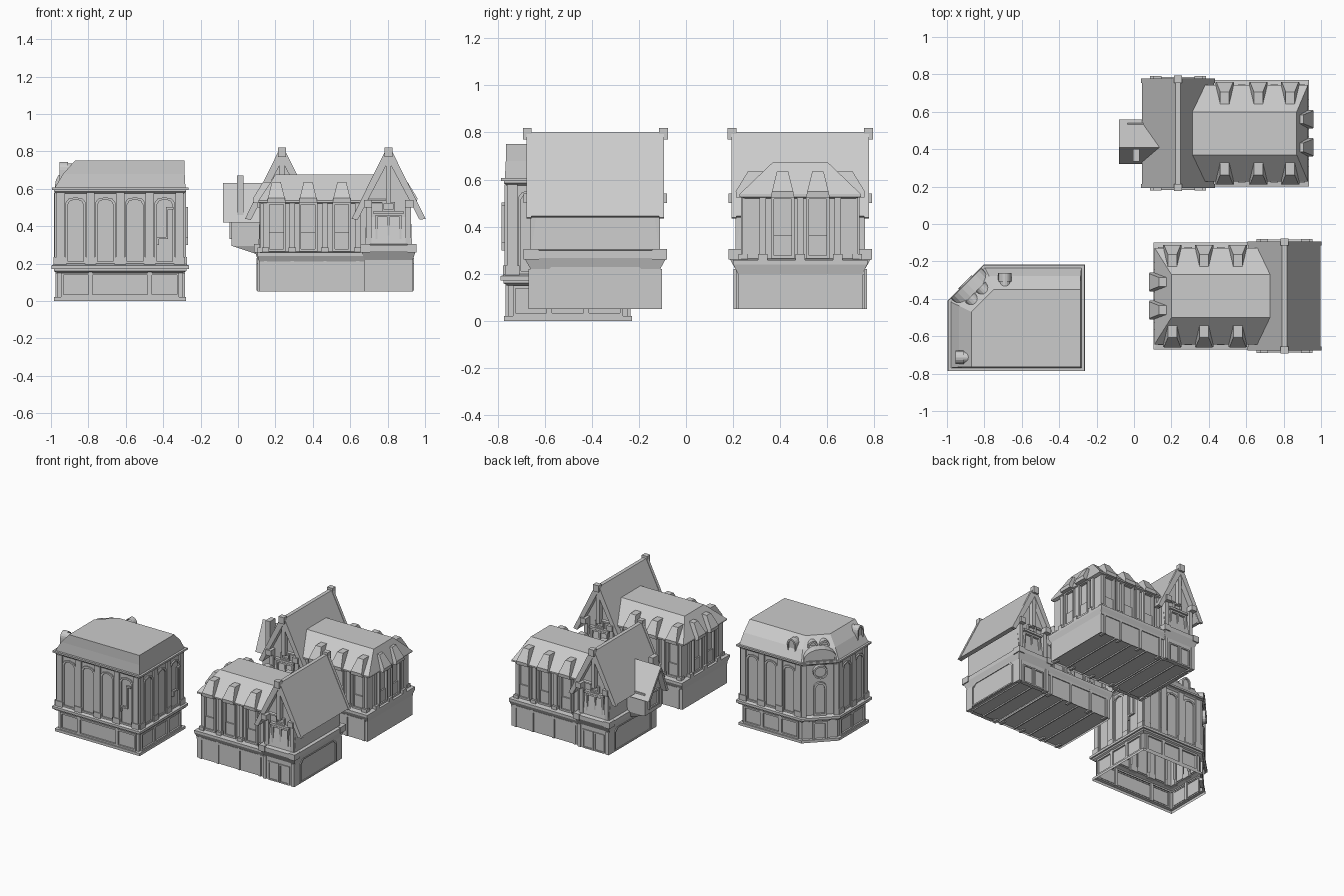
import bpy, bmesh
from math import pi, cos, sin
from mathutils import Matrix, Vector

if "Cube" in bpy.data.objects:
    bpy.data.objects.remove(bpy.data.objects["Cube"])

I = Matrix.Identity(4)

def finish(name, bm):
    bmesh.ops.recalc_face_normals(bm, faces=bm.faces)
    me = bpy.data.meshes.new(name)
    bm.to_mesh(me); bm.free()
    ob = bpy.data.objects.new(name, me)
    bpy.context.collection.objects.link(ob)
    return ob

def loft(bm, M, rings, cap0=True, cap1=True):
    vs = [[bm.verts.new(M @ Vector(p)) for p in r] for r in rings]
    n = len(rings[0])
    for a, b in zip(vs, vs[1:]):
        for i in range(n):
            bm.faces.new((a[i], a[(i+1) % n], b[(i+1) % n], b[i]))
    if cap0: bm.faces.new(vs[0][::-1])
    if cap1: bm.faces.new(vs[-1])

def rect(x0, x1, y0, y1, z):
    return [(x0, y0, z), (x1, y0, z), (x1, y1, z), (x0, y1, z)]

def box(bm, M, x0, x1, y0, y1, z0, z1):
    loft(bm, M, [rect(x0, x1, y0, y1, z0), rect(x0, x1, y0, y1, z1)])

def prism(bm, M, pts, y0, y1):
    """xz profile pushed along y"""
    loft(bm, M, [[(x, y, z) for x, z in pts] for y in (y0, y1)])

def border(bm, M, pts, t, y0, y1):
    """hollow frame of thickness t around a convex xz profile"""
    xs, zs = [p[0] for p in pts], [p[1] for p in pts]
    cx, cz = (min(xs)+max(xs))/2, (min(zs)+max(zs))/2
    kx, kz = 1-2*t/(max(xs)-min(xs)), 1-2*t/(max(zs)-min(zs))
    inn = [(cx+(x-cx)*kx, cz+(z-cz)*kz) for x, z in pts]
    loops = [(pts, y1), (pts, y0), (inn, y0), (inn, y1)]
    loft(bm, M, [[(x, y, z) for x, z in p] for p, y in loops], False, False)

def quad(x0, x1, z0, z1):
    return [(x0, z0), (x1, z0), (x1, z1), (x0, z1)]

def arch(cx, w, z0, z1, rise, n=6):
    top = [(cx+w/2*cos(pi*i/n), z1-rise+rise*sin(pi*i/n)) for i in range(n+1)]
    return [(cx-w/2, z0), (cx+w/2, z0)] + top

def wall(p, q, z=0):
    """frame on a wall: x along it, -y outward, returns matrix and length"""
    d = Vector((q[0]-p[0], q[1]-p[1], 0)); L = d.length; d /= L
    M = Matrix(((d.x, -d.y, 0, p[0]), (d.y, d.x, 0, p[1]), (0, 0, 1, z), (0, 0, 0, 1)))
    return M, L

# ---------- corner building ----------
def foot(o=0, l=-.975, r=-.285, f=-.765, b=-.238, c=.18):
    c += .59*o; l -= o; r += o; f -= o; b += o
    return [(l, f), (r, f), (r, b), (l+c, b), (l, b-c)]

def at(poly, z): return [(x, y, z) for x, y in poly]

bm = bmesh.new()
steps = [(.008, 0), (.008, .02), (-.01, .022), (-.01, .15), (.01, .16), (.01, .172), (.022, .172), (.022, .19),
         (.005, .197), (-.005, .2), (-.005, .575), (.008, .585), (.008, .593), (.02, .593), (.02, .606), (.004, .606)]
loft(bm, I, [at(foot(o), z) for o, z in steps], False, False)
finish("corner_walls", bm)
bm = bmesh.new()
loft(bm, I, [at(foot(.004), .606), at(foot(0, l=-.935, b=-.278, c=.16), .68),
             at(foot(0, l=-.87, b=-.35, c=.12), .752)], False)
finish("corner_mansard_roof", bm)

P = foot()
det, pipes = bmesh.new(), bmesh.new()
for i, bays in ((0, 4), (1, 3), (2, 3), (4, 2)):
    M, L = wall(P[i], P[(i+1) % 5])
    s = L/(bays+.35)
    for k in range(bays+1):                       # pilasters
        x = .175*s + k*s
        box(det, M, x-.022, x+.022, -.006, .02, .195, .58)
        box(det, M, x-.03, x+.03, -.012, .02, .195, .235)
        if k in (1, bays-1):
            box(det, M, x-.012, x+.012, -.002, .02, .02, .16)
    for k in range(bays):                         # shallow-arched windows
        x = .175*s + (k+.5)*s
        border(det, M, arch(x, s-.05, .2, .555, .03, 4), .012, -.004, .01)
    border(det, M, quad(.03, L-.03, .022, .15), .012, -.002, .014)
    if i in (0, 1):                               # drain pipe
        x = L-.1
        box(pipes, M, x, x+.012, -.018, -.004, .34, .5)
        box(pipes, M, x-.04, x+.012, -.018, -.004, .33, .342)
        box(pipes, M, x-.05, x-.038, -.018, -.004, .3, .342)
        box(pipes, M, x, x+.04, -.018, -.004, .49, .502)
finish("corner_wall_details", det)
finish("drain_pipes", pipes)

# corner face: door, tall window, clock, arched pediment
M, L = wall(P[3], P[4]); c = L/2
bm = bmesh.new()
border(bm, M, arch(c, .09, .2, .45, .04), .014, -.012, .01)
for x in (.015, L-.015): box(bm, M, x-.018, x+.018, -.01, .02, .195, .58)
border(bm, M, quad(c-.05, c+.05, 0, .15), .014, -.006, .02)
circle = lambda r, z, n=16: [(c+r*cos(2*pi*i/n), z+r*sin(2*pi*i/n)) for i in range(n)]
border(bm, M, circle(.05, .53), .012, -.026, .01)
prism(bm, M, circle(.04, .53), -.012, .01)
prism(bm, M, arch(c, L*.84, .6, .69, .07, 10), -.008, .05)
border(bm, M, arch(c, L*.9, .6, .70, .075, 10), .014, -.016, .055)
finish("corner_entrance_and_clock", bm)

# round-topped dormers
bm = bmesh.new()
def round_dormer(M, x, d, top):
    prism(bm, M, arch(x, .06, .6, top, .035, 8), d, d+.09)
    border(bm, M, arch(x, .072, .6, top+.008, .042, 8), .012, d-.01, d+.035)
round_dormer(M, c-.04, .06, .725); round_dormer(M, c+.04, .06, .725)
round_dormer(wall(P[2], P[3])[0], .405, .035, .735)
round_dormer(wall(P[4], P[0])[0], .295, .03, .735)
finish("corner_dormers", bm)

# ---------- gabled halls (one design, second one turned round) ----------
def hall(tag, B, hip):
    # long wing: base, flared ledge, upper wall
    bm = bmesh.new()
    prof = [(-.69, .265, .05), (-.69, .265, .2), (-.70, .285, .24), (-.70, .285, .258), (-.67, .232, .264), (-.67, .232, .53)]
    loft(bm, B, [rect(x, .1, -y, y, z) for x, y, z in prof], False, False)
    finish(tag+"_wing_walls", bm)
    bm = bmesh.new()
    prof = [(-.675, .235, .52), (-.695, .258, .527), (-.695, .258, .538), (hip, .115, .675)]
    loft(bm, B, [rect(x, 0, -y, y, z) for x, y, z in prof])
    finish(tag+"_wing_roof", bm)

    # cross wing with gable ends
    bm = bmesh.new()
    prof = [(.13, .275, .05), (.13, .275, .22), (.145, .302, .268), (.145, .302, .298), (.125, .272, .304), (.12, .25, .45)]
    loft(bm, B, [rect(-x, x, -y, y, z) for x, y, z in prof], False, False)
    prism(bm, B, [(-.12, .44), (.12, .44), (.12, .54), (0, .77), (-.12, .54)], -.25, .25)
    finish(tag+"_gable_walls", bm)
    bm = bmesh.new()
    chev = [(-.192, .445), (-.162, .44), (0, .755), (.162, .44), (.192, .445), (.014, .803), (-.014, .803)]
    prism(bm, B, chev, -.285, .285)
    for s in (-1, 1):
        prism(bm, B, [(x*1.03, z-.006 if z < .78 else z+.006) for x, z in chev], s*.27, s*.292)
        box(bm, B, -.022, .022, s*.27, s*.308, .77, .82)
        for x in (-.11, .11): box(bm, B, x-.022, x+.022, s*.26, s*.305, .5, .54)
    finish(tag+"_gable_roof", bm)

    # gable end dressing, both ends
    bm = bmesh.new()
    for a in (0, pi):
        M = B @ Matrix.Rotation(a, 4, 'Z') @ Matrix.Translation((0, -.25, 0))
        box(bm, M, -.014, .014, -.035, .01, .52, .79)
        for s in (-1, 1):
            box(bm, M, s*.09, s*.12, -.025, .01, .28, .54)
            box(bm, M, s*.1, s*.15, -.055, .01, .26, .305)
            box(bm, M, s*.105, s*.13, -.033, .01, .05, .22)
        border(bm, M, quad(-.07, .07, .31, .46), .012, -.018, .01)
        box(bm, M, -.006, .006, -.015, .01, .31, .46)
        box(bm, M, -.08, .08, -.025, .01, .465, .48)
        border(bm, M, quad(-.035, .035, .48, .53), .01, -.015, .01)
        border(bm, M, quad(-.09, -.003, .05, .19), .01, -.032, 0)
        border(bm, M, quad(.003, .09, .05, .19), .01, -.032, 0)
    # blind panel on the outer long side
    M, L = wall((.13, -.275), (.13, .275))
    border(bm, B @ M, [(.06, .055), (.49, .055), (.49, .2), (.46, .23), (.09, .23), (.06, .2)], .01, -.006, .01)
    finish(tag+"_gable_details", bm)

    # wing windows, posts and tapered dormers
    bm, dm = bmesh.new(), bmesh.new()
    faces = [((-.67, -.232), (-.12, -.232), (.07, .24, .42)),
             ((-.12, .232), (-.67, .232), (.13, .31, .48)),
             ((-.67, .232), (-.67, -.232), (.157, .307))]
    for p, q, cs in faces:
        M, L = wall(p, q); M = B @ M
        for x in cs:
            border(bm, M, quad(x-.05, x+.05, .265, .53), .013, -.02, .01)
            box(bm, M, x-.045, x+.045, -.01, .01, .27, .365)
            o = .012 if len(cs) == 2 else 0       # end dormers reach further out
            loft(dm, M, [rect(x-.05, x+.05, -.04-o, .1, .525), rect(x-.045, x+.045, -.042-o, .1, .55),
                         rect(x-.024, x+.024, .01-o, .1, .635)])
        mids = [cs[0]-.085] + [(a+b)/2 for a, b in zip(cs, cs[1:])] + [cs[-1]+.085]
        for x in mids:
            x = min(max(x, .012), L-.012)
            box(bm, M, x-.014, x+.014, -.014, .01, .26, .53)
            box(bm, M, x-.02, x+.02, -.03, .01, .255, .285)
            if len(cs) == 3:
                box(bm, M, x-.009, x+.009, -.04, .01, .05, .22)
        if len(cs) == 3:
            box(bm, M, -.02, L, -.04, 0, .195, .21)
    finish(tag+"_wing_windows", bm)
    finish(tag+"_wing_dormers", dm)

    # floor with shallow joists beneath
    bm = bmesh.new()
    box(bm, B, -.685, .125, -.258, .258, .06, .066)
    for i in range(5):
        x = -.55 + i*.135
        box(bm, B, x-.004, x+.004, -.258, .258, .051, .062)
    finish(tag+"_floor", bm)

hall("front_hall", Matrix.Translation((.805, -.385, 0)), -.605)
hall("rear_hall", Matrix.Translation((.235, .485, 0)) @ Matrix.Rotation(pi, 4, 'Z'), -.635)

# side oriel with gable roof, corbel and chimney on the rear hall
M, L = wall((.12, .56), (.12, .32))
bm = bmesh.new()
loft(bm, M, [rect(.04, .2, -.02, .03, .25), rect(.02, .22, -.155, .03, .295), rect(.02, .22, -.155, .03, .46)])
prism(bm, M, [(.02, .45), (.22, .45), (.15, .61)], -.155, .03)
border(bm, M, quad(.06, .18, .33, .45), .012, -.165, -.15)
finish("oriel_walls", bm)
bm = bmesh.new()
prism(bm, M, [(0, .42), (.025, .42), (.15, .605), (.215, .42), (.24, .42), (.15, .632)], -.2, .03)
finish("oriel_roof", bm)
bm = bmesh.new()
box(bm, I, -.006, .03, .335, .4, .46, .67)
finish("oriel_chimney", bm)
